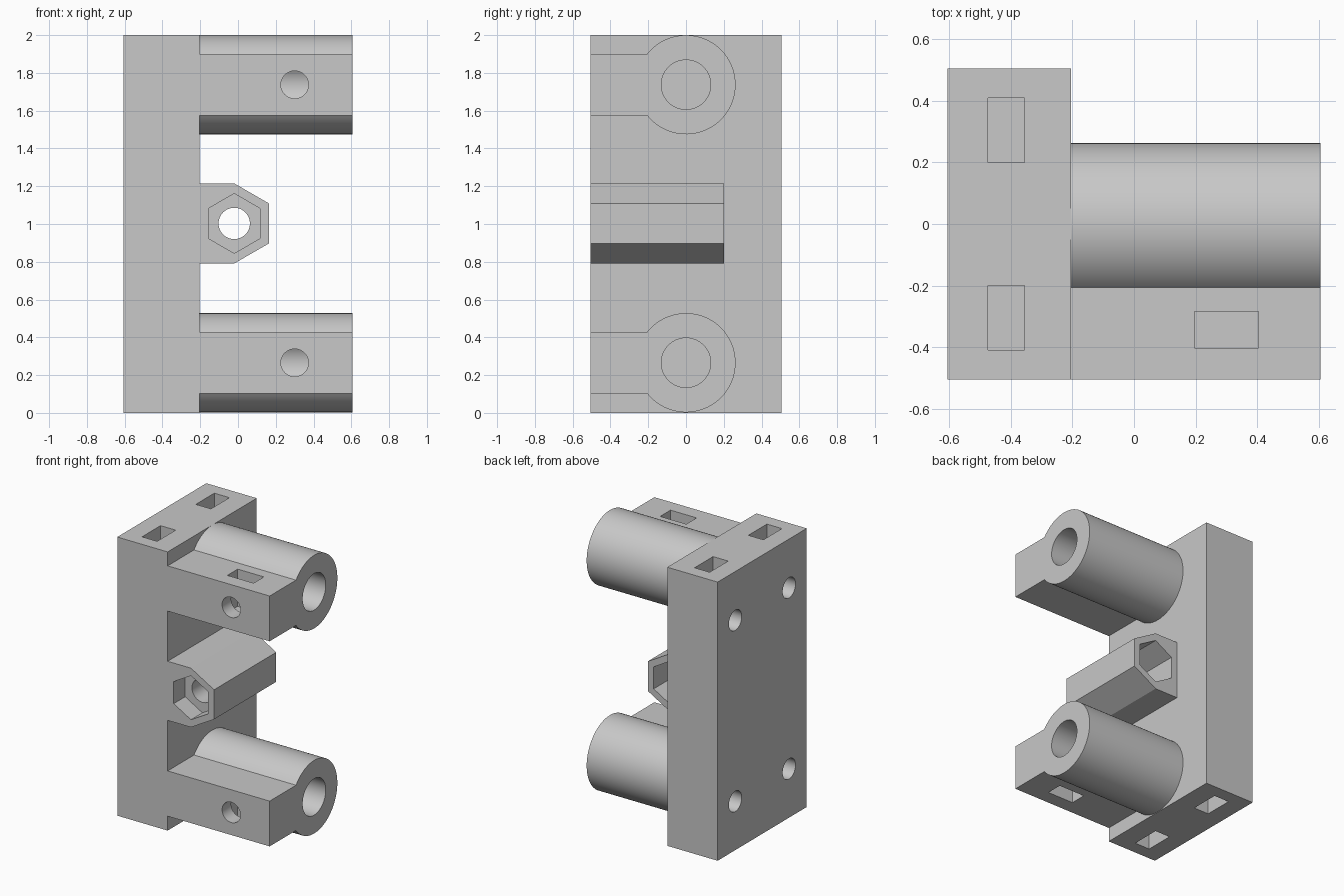
import bpy, bmesh
from math import sin, cos, pi, asin

cube = bpy.data.objects.get("Cube")
if cube:
    bpy.data.objects.remove(cube, do_unlink=True)

grey = bpy.data.materials.new("light grey plastic")
grey.use_nodes = True
grey.diffuse_color = (0.58, 0.58, 0.58, 1)
grey.node_tree.nodes["Principled BSDF"].inputs["Base Color"].default_value = grey.diffuse_color


def prism(name, outline, axis, lo, hi):
    """Extrude a 2D outline along an axis from lo to hi."""
    place = {"X": lambda u, v, t: (t, u, v),
             "Y": lambda u, v, t: (u, t, v),
             "Z": lambda u, v, t: (u, v, t)}[axis]
    bm = bmesh.new()
    ends = [[bm.verts.new(place(u, v, t)) for u, v in outline] for t in (lo, hi)]
    for end in ends:
        bm.faces.new(end)
    n = len(outline)
    for i in range(n):
        j = (i + 1) % n
        bm.faces.new((ends[0][i], ends[0][j], ends[1][j], ends[1][i]))
    bmesh.ops.recalc_face_normals(bm, faces=bm.faces)
    mesh = bpy.data.meshes.new(name)
    bm.to_mesh(mesh)
    bm.free()
    mesh.materials.append(grey)
    obj = bpy.data.objects.new(name, mesh)
    bpy.context.collection.objects.link(obj)
    return obj


def ring(u, v, r, n=48, start=0.0):
    return [(u + r * cos(start + 2 * pi * i / n), v + r * sin(start + 2 * pi * i / n))
            for i in range(n)]


def rect(u0, u1, v0, v1):
    return [(u0, v0), (u1, v0), (u1, v1), (u0, v1)]


def activate(obj):
    bpy.ops.object.select_all(action="DESELECT")
    obj.select_set(True)
    bpy.context.view_layer.objects.active = obj


def cut(obj, outline, axis, lo, hi):
    """Subtract a prism from a part."""
    cutter = prism("cutter", outline, axis, lo, hi)
    cutter.hide_render = True
    mod = obj.modifiers.new("cut", "BOOLEAN")
    mod.operation, mod.solver, mod.object = "DIFFERENCE", "EXACT", cutter
    activate(obj)
    bpy.ops.object.modifier_apply(modifier=mod.name)
    bpy.data.objects.remove(cutter, do_unlink=True)


def finish(obj):
    activate(obj)
    bpy.ops.object.shade_smooth_by_angle(angle=pi / 6)


LEFT, FACE, RIGHT = -0.605, -0.205, 0.605
FRONT, BACK = -0.505, 0.505
SCREW_R = 0.073

# Back plate with nut slots in both ends and screw holes in its outer face
plate = prism("back_plate", rect(LEFT, FACE, FRONT, BACK), "Z", 0, 2)
for y in (-0.305, 0.305):
    for up in (False, True):
        slot = (1.55, 2.1) if up else (-0.1, 0.45)
        cut(plate, rect(-0.475, -0.355, y - 0.105, y + 0.105), "Z", *slot)
        cut(plate, ring(y, 1.65 if up else 0.35, SCREW_R), "X", LEFT - 0.1, -0.30)
finish(plate)

# Rod holders: round sleeve with a flat clamp block towards the front
R, HALF = 0.2625, 0.1625
bend = pi - asin(HALF / R)
for name, z, side in (("lower_rod_holder", 0.2655, -1), ("upper_rod_holder", 1.7375, 1)):
    arc = [-bend + 2 * bend * i / 64 for i in range(65)]
    outline = [(R * cos(a), z + R * sin(a)) for a in arc]
    outline += [(FRONT, z + HALF), (FRONT, z - HALF)]
    holder = prism(name, outline, "X", FACE, RIGHT)
    cut(holder, ring(0, z, 0.131, 64), "X", FACE - 0.1, RIGHT + 0.1)
    cut(holder, ring(0.3, z, SCREW_R), "Y", FRONT - 0.1, 0)
    ends = sorted((z - side * 0.105, z + side * 0.24))
    cut(holder, rect(0.197, 0.405, -0.402, -0.285), "Z", *ends)
    finish(holder)

# Central hexagonal boss joined to the plate, with nut pockets and a through hole
CX, CZ = -0.02, 1.003
hexagon = ring(CX, CZ, 0.212, 6, -pi / 2)
outline = hexagon[:4] + [(FACE, CZ + 0.212), (FACE, CZ - 0.212)]
boss = prism("nut_boss", outline, "Y", FRONT, 0.2)
pocket = ring(CX, CZ, 0.158, 6, pi / 2)
cut(boss, pocket, "Y", FRONT - 0.1, FRONT + 0.13)
cut(boss, pocket, "Y", -0.2, 0.3)
cut(boss, ring(CX, CZ, 0.083), "Y", FRONT - 0.1, 0.3)
finish(boss)
